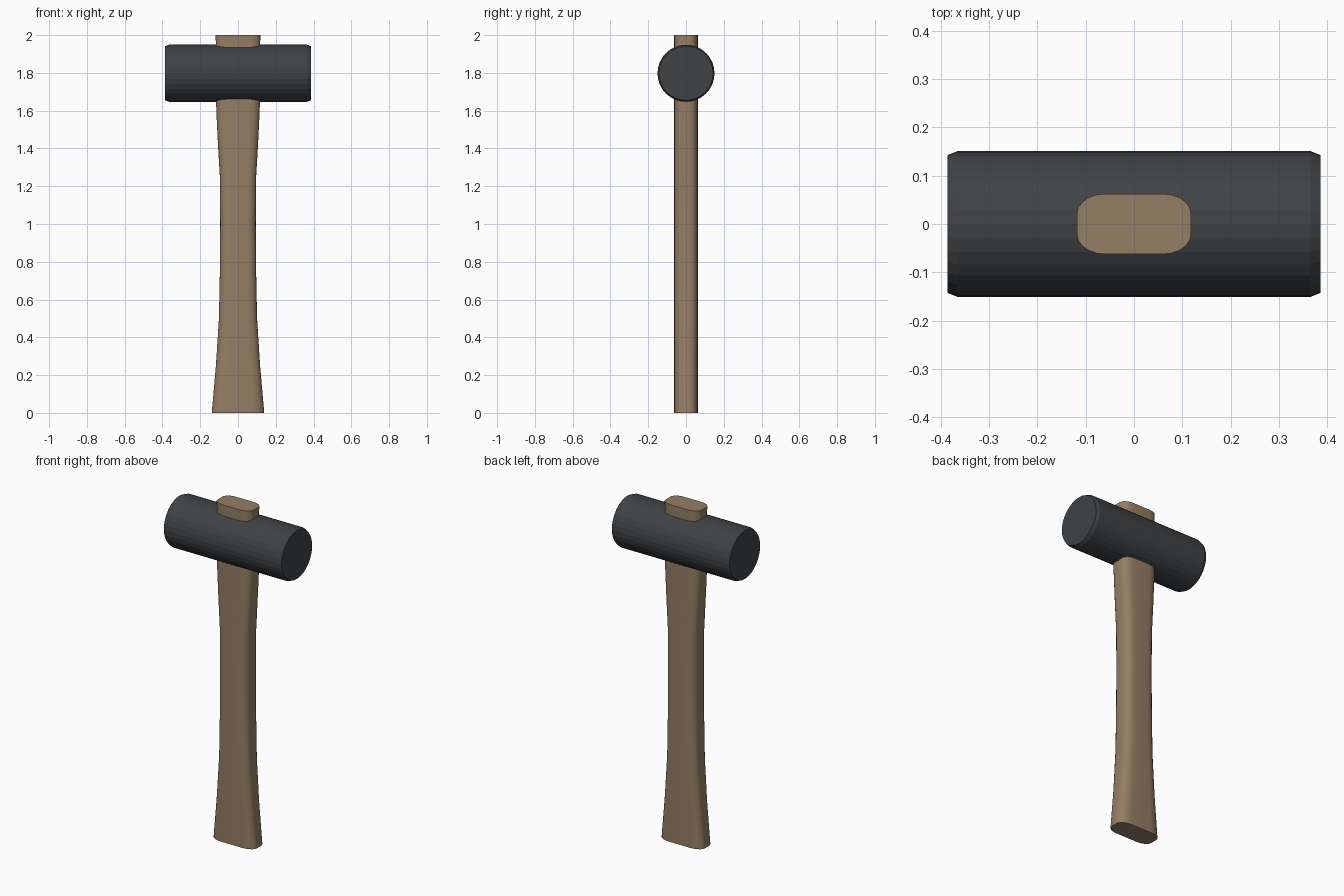
import bpy, bmesh
from math import sin, cos, pi

if "Cube" in bpy.data.objects:
    bpy.data.objects.remove(bpy.data.objects["Cube"])


def loft(name, rings, color):
    """Skin a list of equal-length point rings and cap both ends."""
    bm = bmesh.new()
    loops = [[bm.verts.new(p) for p in ring] for ring in rings]
    n = len(loops[0])
    for a, b in zip(loops, loops[1:]):
        for i in range(n):
            j = (i + 1) % n
            bm.faces.new((a[i], a[j], b[j], b[i]))
    bm.faces.new(loops[0])
    bm.faces.new(loops[-1])
    bmesh.ops.recalc_face_normals(bm, faces=bm.faces[:])
    mesh = bpy.data.meshes.new(name)
    bm.to_mesh(mesh)
    bm.free()
    obj = bpy.data.objects.new(name, mesh)
    bpy.context.collection.objects.link(obj)
    mat = bpy.data.materials.new(name + "_colour")
    mat.diffuse_color = color
    mat.use_nodes = True
    mat.node_tree.nodes["Principled BSDF"].inputs["Base Color"].default_value = mat.diffuse_color
    mesh.materials.append(mat)
    return obj


def handle_ring(z, w, d=0.0625, steps=5):
    """Flat-sided oval: half width w, half depth d, elliptical corners."""
    rx, ry = w * 0.5, 0.04
    ring = []
    for q, (sx, sy) in enumerate([(1, 1), (-1, 1), (-1, -1), (1, -1)]):
        for k in range(steps + 1):
            a = (q + k / steps) * pi / 2
            ring.append((sx * (w - rx) + rx * cos(a),
                         sy * (d - ry) + ry * sin(a), z))
    return ring


def head_ring(x, r, sides=32):
    return [(x, r * cos(2 * pi * i / sides), 1.798 + r * sin(2 * pi * i / sides))
            for i in range(sides)]


# Wooden handle: flared foot, narrow waist, wider top through the head
profile = [(0, 0.139), (0.25, 0.117), (0.5, 0.101), (0.75, 0.096), (1.0, 0.094),
           (1.25, 0.096), (1.42, 0.106), (1.6, 0.115), (2.0, 0.118)]
handle = loft("handle", [handle_ring(z, w) for z, w in profile],
              (0.30, 0.21, 0.13, 1))
bpy.context.view_layer.objects.active = handle
handle.select_set(True)
bpy.ops.object.shade_smooth_by_angle(angle=0.5)

# Cylindrical head with small chamfered rims
head = [(-0.386, 0.143), (-0.366, 0.151), (0.366, 0.151), (0.386, 0.143)]
loft("head", [head_ring(x, r) for x, r in head], (0.05, 0.055, 0.06, 1))
